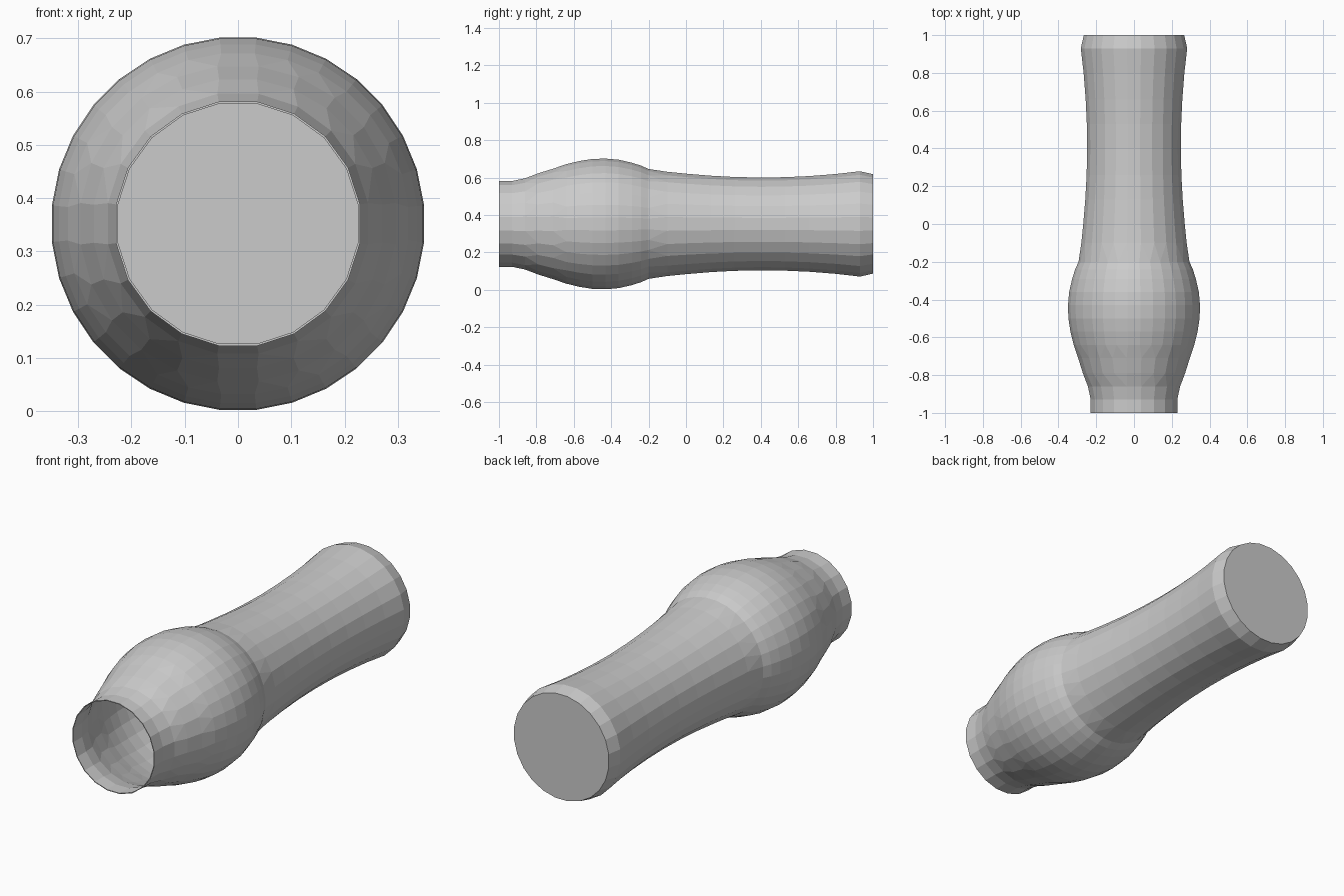
import bpy, bmesh
from math import sin, cos, pi

if "Cube" in bpy.data.objects:
    bpy.data.objects.remove(bpy.data.objects["Cube"])

CENTRE_Z = 0.352
WALL = 0.004

# outer profile: (y, radius, number of sides)
PROFILE = [
    (-1.0, 0.232, 20), (-0.93, 0.232, 20), (-0.86, 0.247, 20),
    (-0.79, 0.273, 24), (-0.71, 0.298, 24), (-0.64, 0.321, 32),
    (-0.57, 0.338, 32), (-0.50, 0.349, 32), (-0.43, 0.351, 32),
    (-0.36, 0.345, 32), (-0.29, 0.329, 32), (-0.24, 0.313, 32),
    (-0.20, 0.295, 32), (-0.10, 0.281, 24), (0.0, 0.271, 24),
    (0.13, 0.260, 24), (0.26, 0.253, 24), (0.40, 0.250, 24),
    (0.53, 0.252, 24), (0.66, 0.258, 24), (0.80, 0.269, 24),
    (0.93, 0.284, 24), (1.0, 0.268, 24),
]


def ring(bm, y, r, n):
    return [bm.verts.new((r * sin(2 * pi * (i + 0.5) / n), y,
                          CENTRE_Z + r * cos(2 * pi * (i + 0.5) / n)))
            for i in range(n)]


def stitch(bm, a, b):
    """Join two rings, with triangles where their side counts differ."""
    na, nb = len(a), len(b)
    if na == nb:
        for i in range(na):
            j = (i + 1) % na
            bm.faces.new((a[i], a[j], b[j], b[i]))
        return
    i = j = 0
    while i < na or j < nb:
        if j >= nb or (i < na and (i + 1) / na <= (j + 1) / nb):
            bm.faces.new((a[i % na], a[(i + 1) % na], b[j % nb]))
            i += 1
        else:
            bm.faces.new((a[i % na], b[(j + 1) % nb], b[j % nb]))
            j += 1


# hollow vase lying on its side, open at the front and closed at the back
bm = bmesh.new()
outer = [ring(bm, y, r, n) for y, r, n in PROFILE]
inner = [ring(bm, min(y, 1 - WALL), r - WALL, n) for y, r, n in PROFILE]
for shell in (outer, inner):
    for a, b in zip(shell, shell[1:]):
        stitch(bm, a, b)
    bm.faces.new(shell[-1])
stitch(bm, outer[0], inner[0])
bmesh.ops.recalc_face_normals(bm, faces=bm.faces[:])

mesh = bpy.data.meshes.new("vase")
bm.to_mesh(mesh)
bm.free()
vase = bpy.data.objects.new("vase", mesh)
bpy.context.collection.objects.link(vase)
